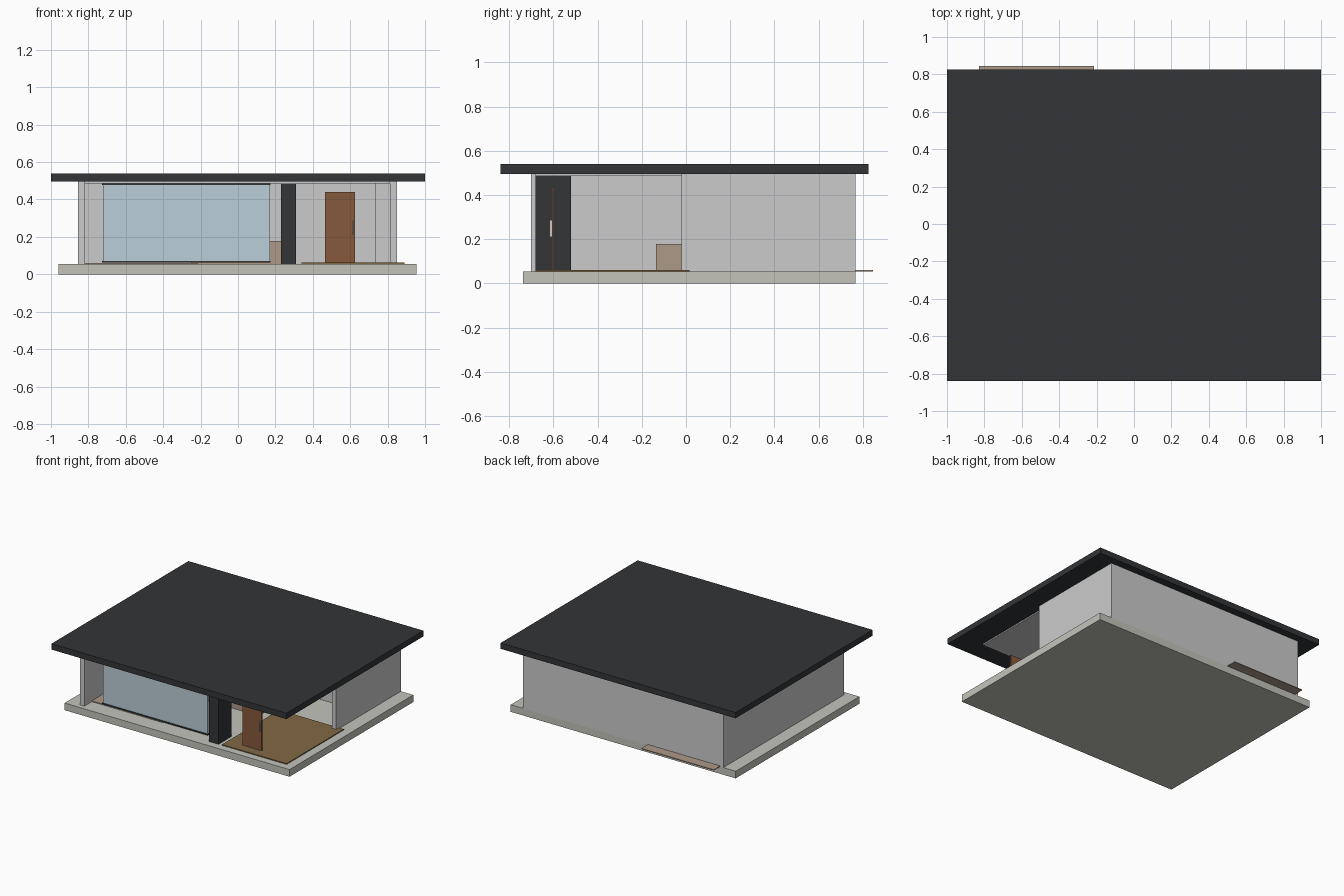
import bpy

if "Cube" in bpy.data.objects:
    bpy.data.objects.remove(bpy.data.objects["Cube"])


def material(name, color):
    m = bpy.data.materials.new(name)
    m.diffuse_color = (*color, 1)
    m.use_nodes = True
    m.node_tree.nodes["Principled BSDF"].inputs["Base Color"].default_value = m.diffuse_color
    return m


dark = material("charcoal", (0.033, 0.035, 0.038))
stone = material("pale_stone", (0.55, 0.55, 0.50))
wood = material("door_wood", (0.24, 0.10, 0.045))
decking = material("deck_wood", (0.22, 0.14, 0.06))
tan = material("tan_floor", (0.42, 0.32, 0.25))
glass = material("glass_blue", (0.50, 0.62, 0.69))
metal = material("metal", (0.6, 0.6, 0.6))


def box(name, x, y, z, mat=None):
    """Box from its extents along each axis."""
    bpy.ops.mesh.primitive_cube_add(size=1)
    ob = bpy.context.object
    ob.name = name
    ob.location = [(a + b) / 2 for a, b in (x, y, z)]
    ob.scale = [b - a for a, b in (x, y, z)]
    bpy.ops.object.transform_apply(location=True, rotation=False, scale=True)
    if mat:
        ob.data.materials.append(mat)
    return ob


FLOOR, TOP = 0.055, 0.495

# Base slab, roof and ceiling lining
box("base_slab", (-0.96, 0.955), (-0.737, 0.767), (0, FLOOR), stone)
box("roof", (-1, 1), (-0.84, 0.825), (TOP, 0.54), dark)
box("ceiling", (-0.82, 0.812), (-0.68, 0.73), (0.486, TOP))

# Walls
box("left_wall", (-0.855, -0.818), (-0.70, 0.767), (FLOOR, TOP))
box("right_wall", (0.813, 0.85), (-0.02, 0.767), (FLOOR, TOP))
box("back_wall", (-0.818, 0.813), (0.73, 0.767), (FLOOR, TOP))
box("partition_wall", (-0.1, 0.738), (0.335, 0.37), (FLOOR, 0.486))

# Front pillar
box("pillar", (0.23, 0.31), (-0.68, -0.52), (FLOOR, 0.487), dark)

# Glazing with rails above and below
box("window_glass", (-0.722, 0.17), (-0.612, -0.602), (0.07, 0.48), glass)
for name, z in (("lower_rail", 0.063), ("upper_rail", 0.477)):
    box(name, (-0.727, 0.175), (-0.617, -0.597), (z, z + 0.009), dark)

# Door and its pull handle
box("door", (0.465, 0.625), (-0.607, -0.597), (FLOOR, 0.44), wood)
box("door_handle", (0.611, 0.617), (-0.617, -0.607), (0.21, 0.288), metal)

# Floor finishes
box("porch_deck", (0.34, 0.89), (-0.68, 0.015), (FLOOR, 0.062), decking)
box("indoor_floor", (-0.828, -0.213), (-0.61, 0.845), (FLOOR, 0.061), tan)

# Low block inside the room
box("low_block", (-0.25, 0.27), (-0.135, 0.10), (FLOOR, 0.178), tan)
